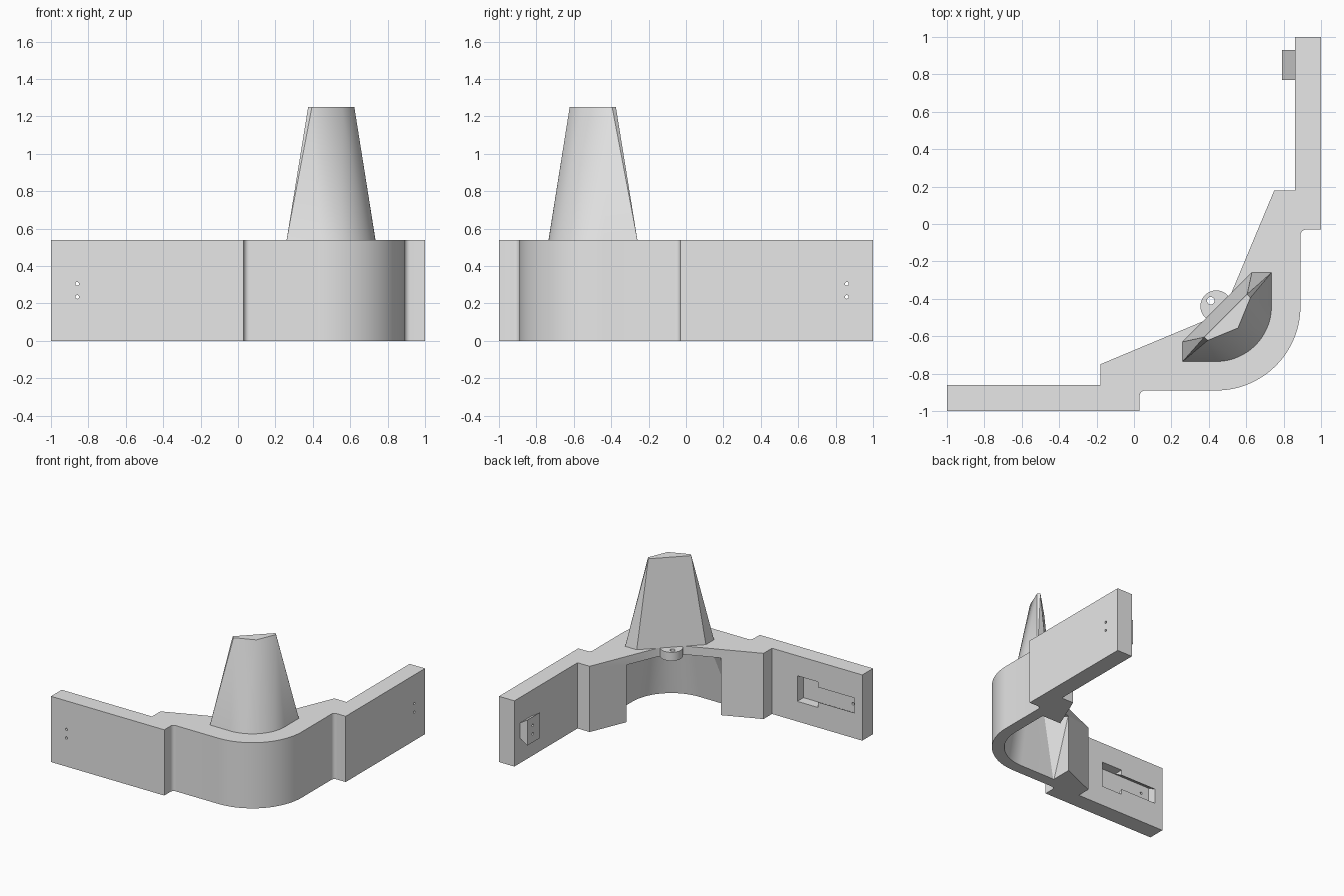
import bpy, bmesh, math
from mathutils import Matrix

cube = bpy.data.objects.get("Cube")
if cube:
    bpy.data.objects.remove(cube, do_unlink=True)

grey = bpy.data.materials.new("plain_grey")
grey.use_nodes = True
grey.diffuse_color = (0.8, 0.8, 0.8, 1)
grey.node_tree.nodes["Principled BSDF"].inputs["Base Color"].default_value = (0.8, 0.8, 0.8, 1)

BODY_H, PEG_TOP, ROOF = 0.54, 1.25, 0.47
C = 0.44                                   # corner centre is (C, -C)


def finish(name, bm):
    bmesh.ops.recalc_face_normals(bm, faces=bm.faces[:])
    mesh = bpy.data.meshes.new(name)
    bm.to_mesh(mesh)
    bm.free()
    mesh.materials.append(grey)
    obj = bpy.data.objects.new(name, mesh)
    bpy.context.collection.objects.link(obj)
    return obj


def hull(name, points):
    bm = bmesh.new()
    for p in points:
        bm.verts.new(p)
    res = bmesh.ops.convex_hull(bm, input=bm.verts[:])
    junk = [v for v in set(res["geom_interior"] + res["geom_unused"])
            if isinstance(v, bmesh.types.BMVert)]
    bmesh.ops.delete(bm, geom=junk, context="VERTS")
    bmesh.ops.dissolve_limit(bm, angle_limit=0.005, verts=bm.verts[:], edges=bm.edges[:])
    return finish(name, bm)


def extrude(name, outline, z0, z1):
    bm = bmesh.new()
    face = bm.faces.new([bm.verts.new((x, y, z0)) for x, y in outline])
    res = bmesh.ops.extrude_face_region(bm, geom=[face])
    top = [v for v in res["geom"] if isinstance(v, bmesh.types.BMVert)]
    bmesh.ops.translate(bm, verts=top, vec=(0, 0, z1 - z0))
    return finish(name, bm)


def cylinder(name, radius, depth, centre, rot=None, sides=32):
    bm = bmesh.new()
    m = Matrix.Translation(centre) @ (rot or Matrix())
    bmesh.ops.create_cone(bm, cap_ends=True, segments=sides, radius1=radius,
                          radius2=radius, depth=depth, matrix=m)
    return finish(name, bm)


def combine(target, tool, operation="DIFFERENCE"):
    mod = target.modifiers.new("combine", "BOOLEAN")
    mod.operation, mod.object, mod.solver = operation, tool, "EXACT"
    deps = bpy.context.evaluated_depsgraph_get()
    mesh = bpy.data.meshes.new_from_object(target.evaluated_get(deps))
    target.modifiers.clear()
    target.data = mesh
    bpy.data.objects.remove(tool, do_unlink=True)


def arc(cx, cy, r, a0, a1, n):
    angles = [math.radians(a0 + (a1 - a0) * i / n) for i in range(n + 1)]
    return [(cx + r * math.cos(a), cy + r * math.sin(a)) for a in angles]


def mirrored(half):
    """Complete an outline by reflecting it across the diagonal."""
    return half + [(-y, -x) for x, y in reversed(half)]


def at(outline, z):
    return [(x, y, z) for x, y in outline]


# Corner body with both arms
half = [(0.37, -0.52), (-0.18, -0.75), (-0.18, -0.86), (-1, -0.86), (-1, -1), (0.03, -1)]
half += arc(0.06, -0.92, 0.03, 180, 90, 6)
half += arc(C, -C, 0.45, 270, 314, 16)
body = extrude("corner_body", mirrored(half), 0, BODY_H)

# Round tab on the inner corner
tab = cylinder("tab", 0.085, BODY_H - ROOF, (C, -C, (BODY_H + ROOF) / 2), sides=48)
combine(body, tab, "UNION")
combine(body, cylinder("tab_hole", 0.02, 0.3, (0.41, -0.41, 0.5)))

# Tapered socket beneath, open towards the inner corner
low = mirrored([(0.12, -0.5), (0.12, -0.8)] + arc(C, -C, 0.36, 270, 314, 14))
high = mirrored([(0.12, -0.5), (0.12, -0.63), (0.28, -0.72)] + arc(C, -C, 0.28, 270, 314, 14))
combine(body, hull("socket", at(low, -0.02) + at(high, ROOF)))


# Dovetail section: narrow at the face, wide at depth
def dovetail(u0, u1, face, deep):
    pts = []
    for u in (u0, u1):
        for w, h in ((face, 0.06), (deep, 0.105)):
            pts += [(u, w, 0.27 - h), (u, w, 0.27 + h)]
    return pts


# Keyed slot on the left-hand arm
combine(body, hull("slot_track", dovetail(-0.93, -0.55, -0.858, -0.94)))
combine(body, hull("slot_entry", [(x, y, z) for x in (-0.6, -0.41)
                                  for y in (-0.94, -0.8) for z in (0.165, 0.375)]))

# Dovetail key on the rear arm
key = hull("dovetail_key", [(y, x, z) for x, y, z in dovetail(0.77, 0.93, 0.861, 0.79)])

# Pairs of pin holes through the arms and key
across_y, across_x = Matrix.Rotation(math.pi / 2, 4, "X"), Matrix.Rotation(math.pi / 2, 4, "Y")
for z in (0.235, 0.305):
    combine(body, cylinder("pin_hole", 0.01, 0.4, (-0.86, -0.95, z), across_y, 16))
    for part in (body, key):
        combine(part, cylinder("pin_hole", 0.01, 0.6, (0.9, 0.86, z), across_x, 16))

# Tapered stacking peg
base = mirrored([(0.26, -0.63), (0.26, -0.735)] + arc(C, -C, 0.295, 270, 314, 16))
tip = mirrored([(0.375, -0.605), (0.395, -0.622), (0.556, -0.556)])
peg = hull("stacking_peg", at(base, BODY_H) + at(tip, PEG_TOP))

# Smooth the curved walls, keep edges sharp
for obj in (body, peg, key):
    bpy.ops.object.select_all(action="DESELECT")
    obj.select_set(True)
    bpy.context.view_layer.objects.active = obj
    bpy.ops.object.shade_smooth_by_angle(angle=math.radians(25))
